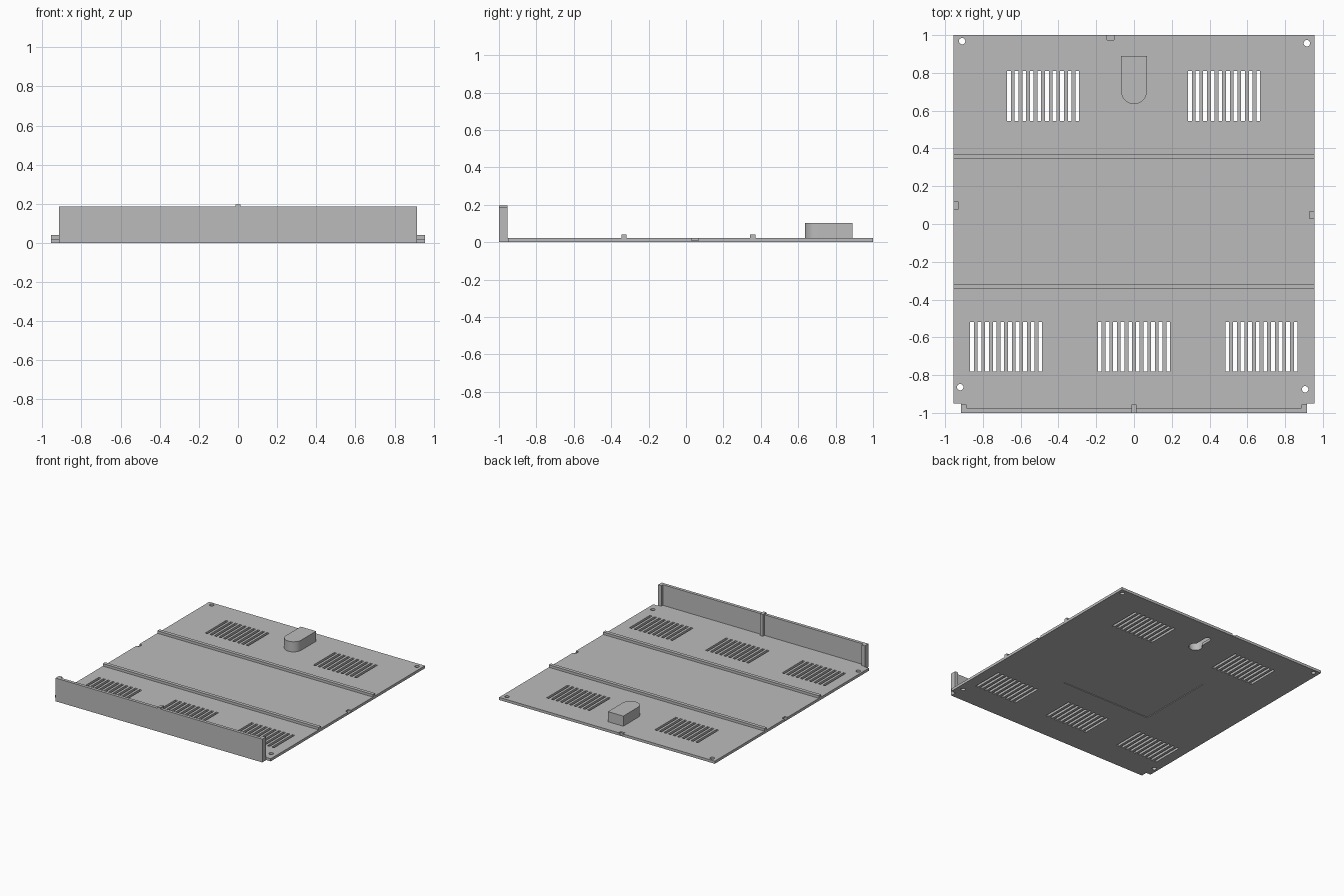
import bpy, bmesh, math

if "Cube" in bpy.data.objects:
    bpy.data.objects.remove(bpy.data.objects["Cube"])

grey = bpy.data.materials.new("light_grey")
grey.diffuse_color = (0.5, 0.5, 0.5, 1)
grey.use_nodes = True
grey.node_tree.nodes["Principled BSDF"].inputs["Base Color"].default_value = grey.diffuse_color


def add_prism(bm, pts, z0, z1):
    """Extrude a flat outline from z0 to z1 into a bmesh."""
    face = bm.faces.new([bm.verts.new((x, y, z0)) for x, y in pts])
    ext = bmesh.ops.extrude_face_region(bm, geom=[face])
    for v in ext["geom"]:
        if isinstance(v, bmesh.types.BMVert):
            v.co.z = z1


def make(name, prisms):
    bm = bmesh.new()
    for pts, z0, z1 in prisms:
        add_prism(bm, pts, z0, z1)
    bmesh.ops.recalc_face_normals(bm, faces=bm.faces)
    me = bpy.data.meshes.new(name)
    bm.to_mesh(me)
    bm.free()
    me.materials.append(grey)
    ob = bpy.data.objects.new(name, me)
    bpy.context.collection.objects.link(ob)
    return ob


def rect(x0, x1, y0, y1):
    return [(x0, y0), (x1, y0), (x1, y1), (x0, y1)]


def arc(cx, cy, r, a0, a1, n):
    return [(cx + r * math.cos(math.radians(a0 + (a1 - a0) * i / n)),
             cy + r * math.sin(math.radians(a0 + (a1 - a0) * i / n))) for i in range(n + 1)]


def cut(target, cutter):
    mod = target.modifiers.new("cut", "BOOLEAN")
    mod.operation = "DIFFERENCE"
    mod.solver = "EXACT"
    mod.object = cutter
    bpy.context.view_layer.objects.active = target
    bpy.ops.object.modifier_apply(modifier=mod.name)
    bpy.data.objects.remove(cutter)


def smooth(ob):
    bpy.ops.object.select_all(action="DESELECT")
    ob.select_set(True)
    bpy.context.view_layer.objects.active = ob
    bpy.ops.object.shade_smooth_by_angle(angle=math.radians(30))


# Base plate with a narrower tongue under the front wall
T = 0.021
plate = make("base_plate", [([(-0.915, -1), (0.915, -1), (0.915, -0.95), (0.955, -0.95),
                              (0.955, 1), (-0.955, 1), (-0.955, -0.95), (-0.915, -0.95)], 0, T)])

# Vent slots: ten per group
cuts = []
for x0, y0, y1 in [(-0.672, 0.545, 0.81), (0.286, 0.545, 0.81),
                   (-0.868, -0.78, -0.52), (-0.191, -0.78, -0.52), (0.484, -0.78, -0.52)]:
    for i in range(10):
        x = x0 + i * 0.0402
        cuts.append((rect(x, x + 0.02, y0, y1), -0.1, 0.1))

# Corner screw holes
for x, y in [(-0.91, 0.968), (0.915, 0.957), (-0.92, -0.864), (0.906, -0.875)]:
    cuts.append((arc(x, y, 0.017, 0, 360, 24)[:-1], -0.1, 0.1))

# Keyhole for hanging, opening into the hollow boss
cuts.append((arc(0, 0.703, 0.05, 120, 420, 30)
             + arc(0, 0.84, 0.025, 0, 180, 12), -0.1, 0.1))

# Shallow label recess underneath and catch notches along the top edges
cuts.append((rect(-0.4, 0.4, -0.325, 0.31), -0.1, 0.005))
for r in [rect(-0.142, -0.106, 0.975, 1.1), rect(-1.1, -0.93, 0.08, 0.116),
          rect(0.93, 1.1, 0.03, 0.066)]:
    cuts.append((r, 0.01, 0.1))
cut(plate, make("plate_cutter", cuts))
smooth(plate)

# Hollow boss with a rounded front over the keyhole
boss = make("keyhole_boss", [(arc(0, 0.703, 0.068, 180, 360, 24)
                              + [(0.068, 0.89), (-0.068, 0.89)], T, 0.102)])
cut(boss, make("boss_cutter", [(arc(0, 0.703, 0.056, 180, 360, 24)
                                + [(0.056, 0.878), (-0.056, 0.878)], -0.1, 0.088)]))
smooth(boss)

# Two stiffening ribs across the plate
for name, y in [("rear_rib", 0.357), ("front_rib", -0.331)]:
    make(name, [(rect(-0.955, 0.955, y - 0.014, y + 0.014), T, 0.041)])

# Front wall with end returns and a centre post, plus the raised post cap
make("front_wall", [([(-0.915, -1), (0.915, -1), (0.915, -0.955), (0.887, -0.955),
                      (0.887, -0.975), (0.013, -0.975), (0.013, -0.955), (-0.013, -0.955),
                      (-0.013, -0.975), (-0.887, -0.975), (-0.887, -0.955),
                      (-0.915, -0.955)], T, 0.186)])
make("post_cap", [(rect(-0.013, 0.013, -1, -0.955), 0.186, 0.196)])
